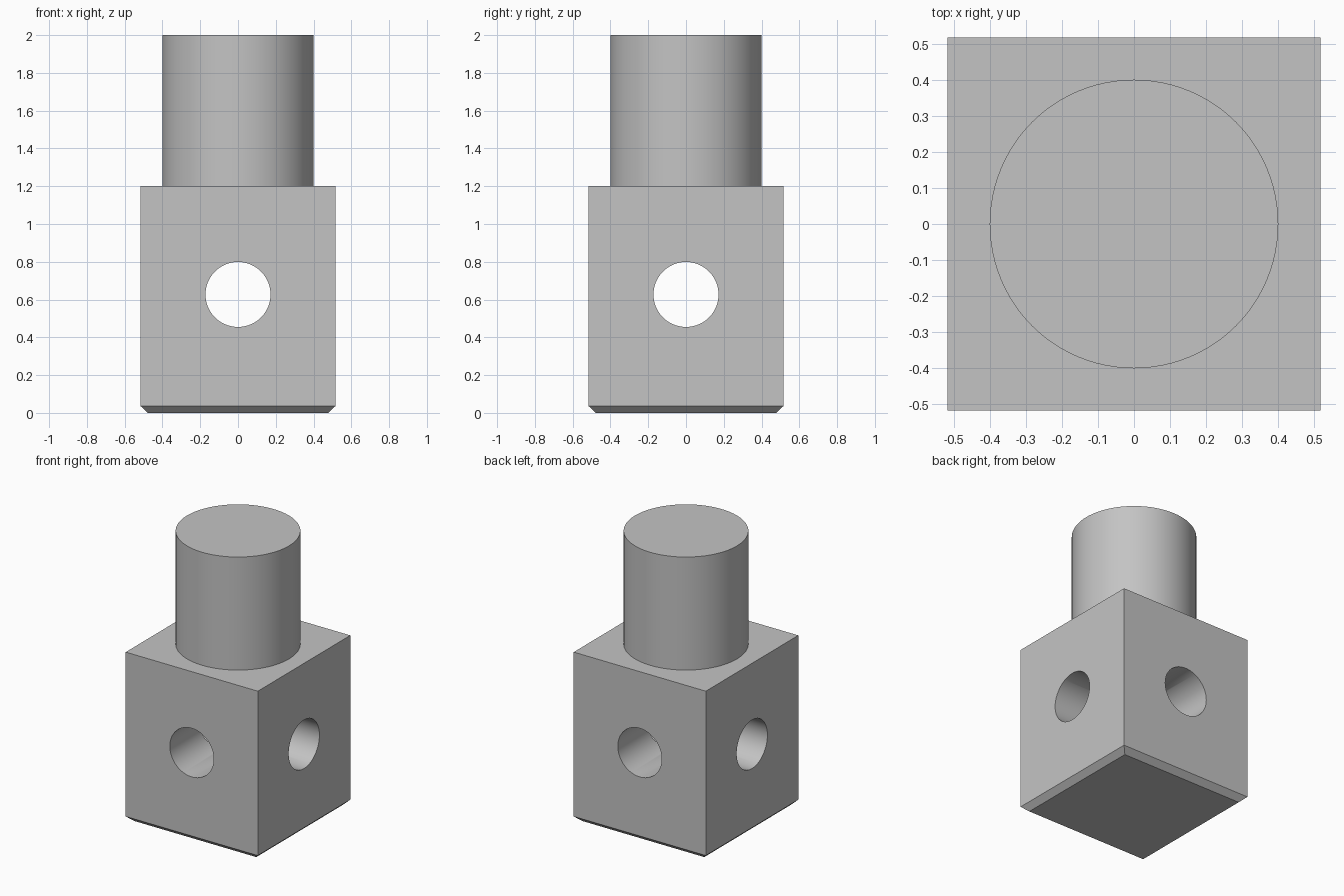
import bpy
import bmesh
import math

if "Cube" in bpy.data.objects:
    bpy.data.objects.remove(bpy.data.objects["Cube"], do_unlink=True)

HALF, CHAMFER_IN, CHAMFER_UP = 0.517, 0.04, 0.037
BLOCK_TOP, TOP = 1.2, 2.0
HOLE_Z, HOLE_R, POST_R = 0.627, 0.172, 0.4

steel = bpy.data.materials.new("plain grey")
steel.use_nodes = True
GREY = (0.55, 0.55, 0.55, 1)
steel.diffuse_color = GREY
steel.node_tree.nodes["Principled BSDF"].inputs["Base Color"].default_value = GREY


def cylinder(name, radius, depth, location, rotation=(0, 0, 0)):
    bpy.ops.mesh.primitive_cylinder_add(vertices=96, radius=radius, depth=depth,
                                        location=location, rotation=rotation)
    obj = bpy.context.object
    obj.name = name
    obj.data.materials.append(steel)
    return obj


def smooth(obj):
    bpy.ops.object.select_all(action="DESELECT")
    obj.select_set(True)
    bpy.context.view_layer.objects.active = obj
    bpy.ops.object.shade_smooth_by_angle(angle=math.radians(30))


# Square block: stacked square sections, chamfered at the foot
bm = bmesh.new()
sections = [(HALF - CHAMFER_IN, 0), (HALF, CHAMFER_UP), (HALF, BLOCK_TOP)]
rings = [[bm.verts.new((sx * h, sy * h, z))
          for sx, sy in ((-1, -1), (1, -1), (1, 1), (-1, 1))]
         for h, z in sections]
for low, high in zip(rings, rings[1:]):
    for i in range(4):
        j = (i + 1) % 4
        bm.faces.new((low[i], low[j], high[j], high[i]))
bm.faces.new(rings[0][::-1])
bm.faces.new(rings[-1])
mesh = bpy.data.meshes.new("block")
bm.to_mesh(mesh)
bm.free()
block = bpy.data.objects.new("block", mesh)
bpy.context.collection.objects.link(block)
mesh.materials.append(steel)

# Two crossing through holes
quarter = math.pi / 2
for name, rotation in (("hole_cutter_x", (0, quarter, 0)),
                       ("hole_cutter_y", (quarter, 0, 0))):
    cutter = cylinder(name, HOLE_R, 2, (0, 0, HOLE_Z), rotation)
    cutter.hide_render = True
    mod = block.modifiers.new(name, "BOOLEAN")
    mod.operation = "DIFFERENCE"
    mod.solver = "EXACT"
    mod.object = cutter
    bpy.context.view_layer.objects.active = block
    bpy.ops.object.modifier_apply(modifier=mod.name)
    bpy.data.objects.remove(cutter, do_unlink=True)
smooth(block)

# Round post on top
post = cylinder("post", POST_R, TOP - BLOCK_TOP, (0, 0, (TOP + BLOCK_TOP) / 2))
smooth(post)
